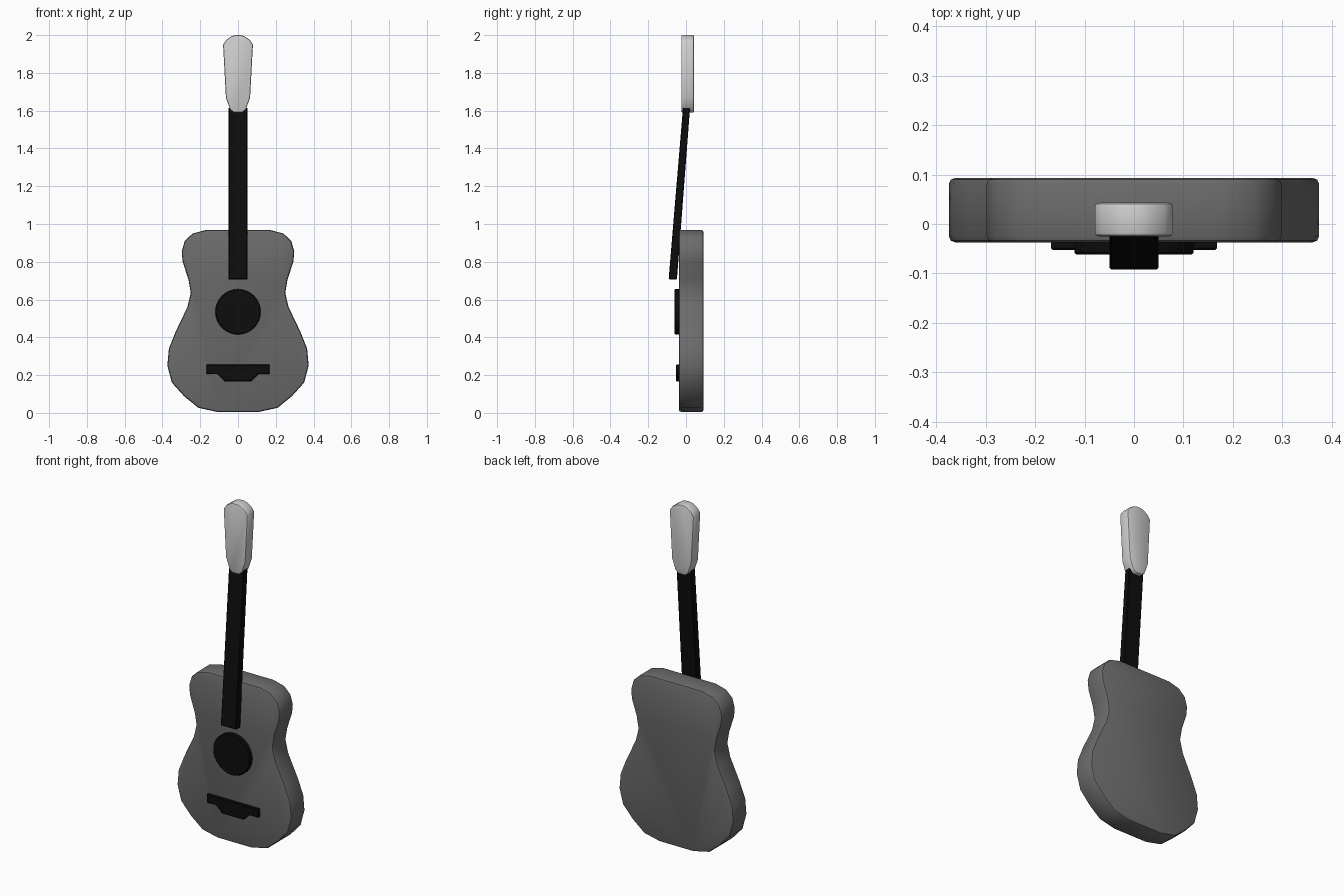
import bpy, bmesh, math
from mathutils import Vector

cube = bpy.data.objects.get("Cube")
if cube:
    bpy.data.objects.remove(cube, do_unlink=True)


def material(name, value):
    m = bpy.data.materials.new(name)
    m.use_nodes = True
    colour = (value, value, value, 1)
    m.diffuse_color = colour
    m.node_tree.nodes["Principled BSDF"].inputs["Base Color"].default_value = colour
    return m


grey = material("body grey", 0.15)
black = material("fretboard black", 0.004)
pale = material("headstock pale grey", 0.62)


def mirrored(half):
    """Close a right-hand outline, listed bottom to top, with its mirror image."""
    return half + [(-x, z) for x, z in reversed(half)]


def slab(name, outline, y_front, y_back, mat, bevel=0.0, segments=2):
    """Extrude an x-z outline from y_front to y_back and round its rims."""
    bm = bmesh.new()
    front = bm.faces.new([bm.verts.new((x, y_front, z)) for x, z in outline])
    ext = bmesh.ops.extrude_face_region(bm, geom=[front])
    moved = [v for v in ext["geom"] if isinstance(v, bmesh.types.BMVert)]
    bmesh.ops.translate(bm, verts=moved, vec=Vector((0, y_back - y_front, 0)))
    bmesh.ops.recalc_face_normals(bm, faces=bm.faces)
    if bevel:
        rims = [e for e in bm.edges if abs(e.verts[0].co.y - e.verts[1].co.y) < 1e-5]
        bmesh.ops.bevel(bm, geom=rims, offset=bevel, segments=segments,
                        profile=0.5, affect='EDGES')
    mesh = bpy.data.meshes.new(name)
    bm.to_mesh(mesh)
    bm.free()
    mesh.materials.append(mat)
    ob = bpy.data.objects.new(name, mesh)
    bpy.context.collection.objects.link(ob)
    bpy.ops.object.select_all(action='DESELECT')
    ob.select_set(True)
    bpy.context.view_layer.objects.active = ob
    bpy.ops.object.shade_smooth_by_angle(angle=math.radians(40))
    return ob


# Waisted sound box
slab("body", mirrored([
    (0.11, 0.005), (0.21, 0.027), (0.285, 0.088), (0.35, 0.16), (0.374, 0.25),
    (0.366, 0.34), (0.33, 0.43), (0.268, 0.56), (0.25, 0.635), (0.262, 0.705),
    (0.293, 0.80), (0.298, 0.855), (0.282, 0.91), (0.24, 0.95), (0.17, 0.968),
]), -0.037, 0.093, grey, 0.012)

# Headstock, wider toward the top
slab("headstock", mirrored([
    (0.022, 1.59), (0.042, 1.606), (0.064, 1.67), (0.079, 1.95),
    (0.062, 1.975), (0.032, 1.995), (0.012, 2.0),
]), -0.025, 0.043, pale, 0.008)

# Sound hole disc
ring = [math.tau * i / 32 for i in range(32)]
slab("sound_hole", [(0.12 * math.cos(a), 0.535 + 0.12 * math.sin(a)) for a in ring],
     -0.062, -0.03, black, 0.004, 1)

# Bridge with a stepped lower lip
slab("bridge", mirrored([
    (0.07, 0.167), (0.108, 0.205), (0.168, 0.205), (0.168, 0.255),
]), -0.053, -0.03, black, 0.004, 1)

# Neck: a straight bar sheared so that it leans back toward the headstock
neck = slab("neck", mirrored([(0.05, 0.707), (0.049, 1.615)]),
            -0.092, -0.048, black, 0.004, 1)
for v in neck.data.vertices:
    t = (v.co.z - 0.707) / 0.908
    v.co.y = -0.092 + (v.co.y + 0.092) * (1 - 0.15 * t) + 0.076 * t
